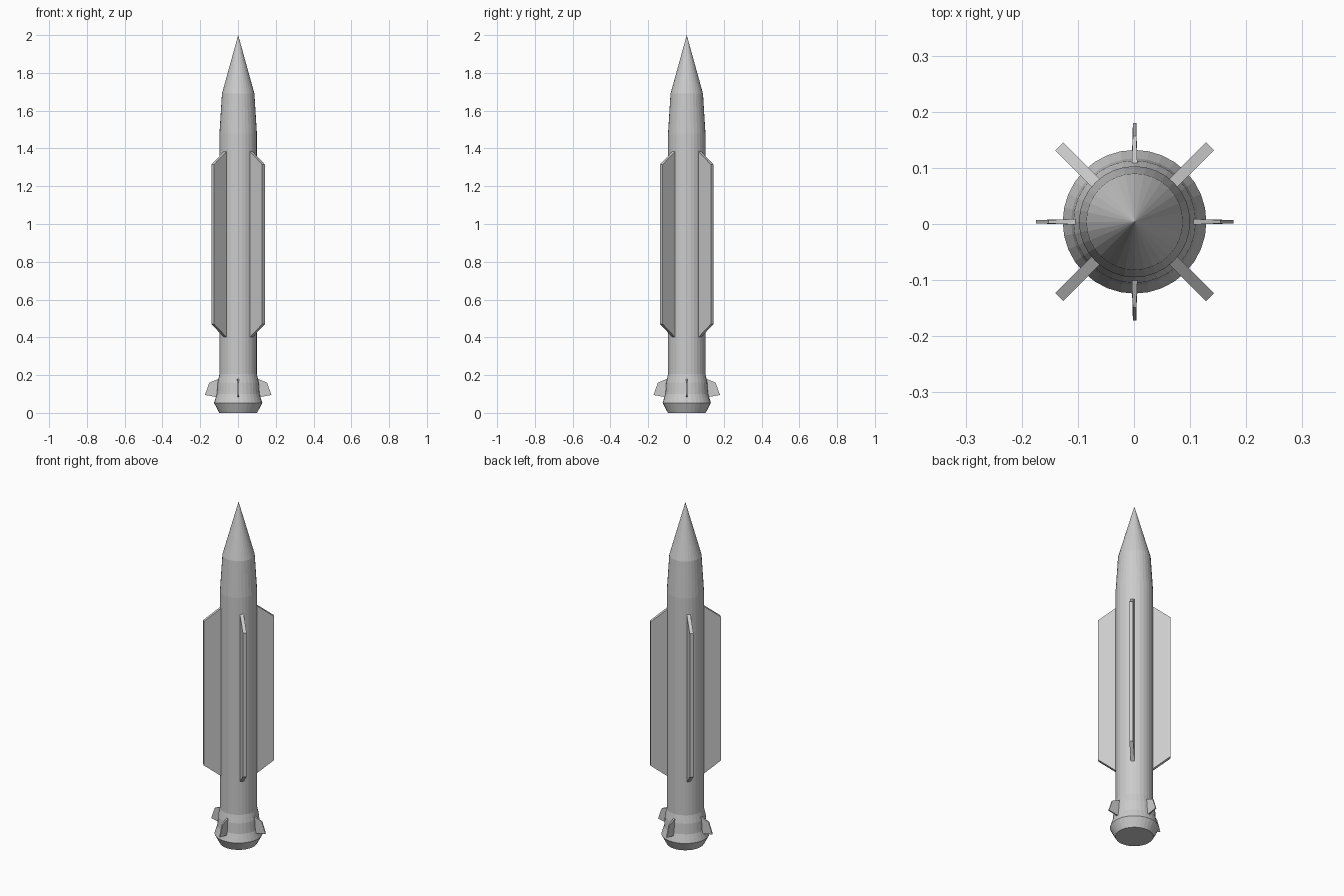
import bpy, bmesh, math
from mathutils import Matrix, Vector

if "Cube" in bpy.data.objects:
    bpy.data.objects.remove(bpy.data.objects["Cube"])

SIDES = 32
CENTRE = Vector((0.001, 0.004, 0))


def make_object(name, bm):
    bmesh.ops.recalc_face_normals(bm, faces=bm.faces)
    mesh = bpy.data.meshes.new(name)
    bm.to_mesh(mesh)
    bm.free()
    obj = bpy.data.objects.new(name, mesh)
    obj.location = CENTRE
    bpy.context.collection.objects.link(obj)
    return obj


def lathe(name, profile):
    """Stack rings of (radius, z), cap the bottom and close to a point on top."""
    bm = bmesh.new()
    rings = []
    for r, z in profile[:-1]:
        rings.append([bm.verts.new((r * math.cos(2 * math.pi * i / SIDES),
                                    r * math.sin(2 * math.pi * i / SIDES), z))
                      for i in range(SIDES)])
    tip = bm.verts.new((0, 0, profile[-1][1]))
    bm.faces.new(rings[0])
    for i in range(SIDES):
        j = (i + 1) % SIDES
        for a, b in zip(rings, rings[1:]):
            bm.faces.new((a[i], a[j], b[j], b[i]))
        bm.faces.new((rings[-1][i], rings[-1][j], tip))
    return make_object(name, bm)


def fin(name, outline, root_thick, tip_thick, angle):
    """Flat plate from (radius, z) corners: two at the root, two at the tip."""
    bm = bmesh.new()
    thick = (root_thick, tip_thick, tip_thick, root_thick)
    left, right = [[bm.verts.new((r, s * t / 2, z)) for (r, z), t in zip(outline, thick)]
                   for s in (-1, 1)]
    bm.faces.new(left)
    bm.faces.new(right[::-1])
    for i in range(4):
        j = (i + 1) % 4
        bm.faces.new((left[i], left[j], right[j], right[i]))
    bm.transform(Matrix.Rotation(angle, 4, 'Z'))
    return make_object(name, bm)


# Body: boat tail, flared tail ring, long tube, tapered shoulder, pointed nose
lathe("missile_body", [(0.100, 0), (0.128, 0.053), (0.113, 0.10), (0.109, 0.16),
                       (0.099, 0.205), (0.099, 1.48), (0.086, 1.69), (0, 2.0)])

for k in range(4):
    quarter = k * math.pi / 2
    # Long wings on the diagonals
    fin(f"wing_{k + 1}", [(0.09, 0.395), (0.19, 0.47), (0.19, 1.315), (0.09, 1.39)],
        0.02, 0.02, quarter + math.pi / 4)
    # Small control fins on the axes
    fin(f"tail_fin_{k + 1}", [(0.105, 0.082), (0.176, 0.095), (0.153, 0.16), (0.105, 0.18)],
        0.010, 0.006, quarter)
